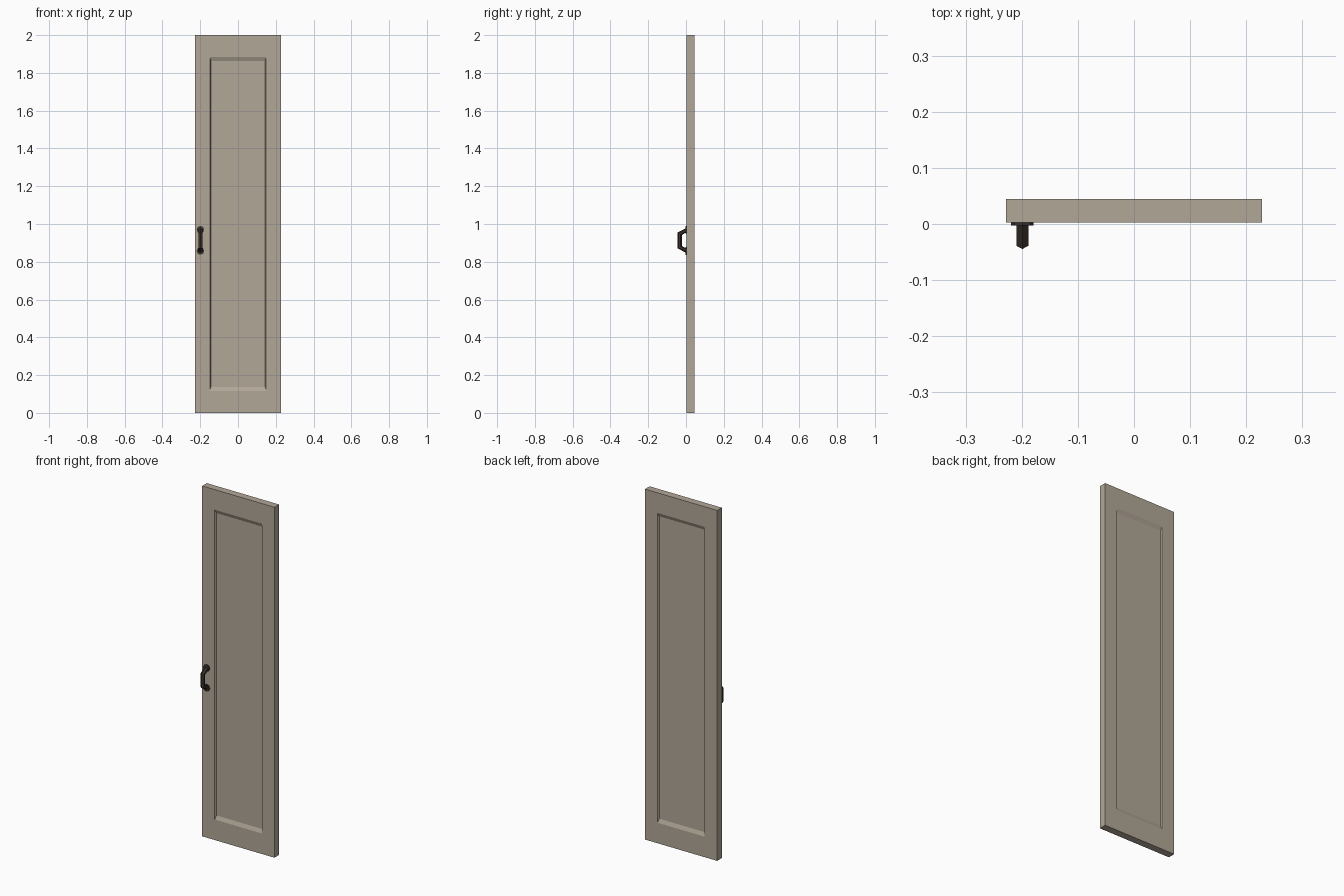
import bpy, bmesh, math
from mathutils import Vector

if "Cube" in bpy.data.objects:
    bpy.data.objects.remove(bpy.data.objects["Cube"])


def material(name, rgb):
    m = bpy.data.materials.new(name)
    m.diffuse_color = (*rgb, 1)
    m.use_nodes = True
    m.node_tree.nodes["Principled BSDF"].inputs["Base Color"].default_value = m.diffuse_color
    return m


paint = material("taupe paint", (0.445, 0.386, 0.314))
bronze = material("dark bronze", (0.048, 0.032, 0.025))


def finish(bm, name, mat):
    bmesh.ops.recalc_face_normals(bm, faces=bm.faces)
    me = bpy.data.meshes.new(name)
    bm.to_mesh(me)
    bm.free()
    me.materials.append(mat)
    ob = bpy.data.objects.new(name, me)
    bpy.context.collection.objects.link(ob)
    return ob


def bridge(bm, a, b):
    n = len(a)
    for i in range(n):
        bm.faces.new((a[i], a[(i + 1) % n], b[(i + 1) % n], b[i]))


# Door slab: frame with a sloped recess on the front and the back
FRONT, BACK, DEPTH = 0.003, 0.0445, 0.009
bm = bmesh.new()


def rect(hx, z0, z1, y):
    return [bm.verts.new((x, y, z)) for x, z in
            ((-hx, z0), (hx, z0), (hx, z1), (-hx, z1))]


outers = []
for y, inward in ((FRONT, 1), (BACK, -1)):
    outer = rect(0.228, 0, 2, y)
    rim = rect(0.149, 0.117, 1.885, y)
    panel = rect(0.144, 0.138, 1.864, y + inward * DEPTH)
    bridge(bm, outer, rim)
    bridge(bm, rim, panel)
    bm.faces.new(panel)
    outers.append(outer)
bridge(bm, *outers)
finish(bm, "door_panel", paint)

# Handle: hexagonal bar swept along a mitred path
HX = -0.199
path = [Vector(p) for p in ((0.004, 0.968), (-0.0335, 0.948),
                            (-0.0335, 0.878), (0.004, 0.858))]
bm = bmesh.new()
rings = []
for i, p in enumerate(path):
    dirs = [(path[j + 1] - path[j]).normalized()
            for j in (i - 1, i) if 0 <= j < len(path) - 1]
    norms = [Vector((d.y, -d.x)) for d in dirs]
    n = sum(norms, Vector((0, 0))).normalized()
    n /= n.dot(norms[0])
    ring = []
    for k in range(6):
        a = k * math.pi / 3
        q = p + n * 0.011 * math.cos(a)
        ring.append(bm.verts.new((HX + 0.0125 * math.sin(a), min(q.x, 0.004), q.y)))
    rings.append(ring)
for a, b in zip(rings, rings[1:]):
    bridge(bm, a, b)
bm.faces.new(rings[0])
bm.faces.new(rings[-1])
finish(bm, "handle_bar", bronze)

# Mounting plates at both ends of the handle
for name, z in (("upper_plate", 0.970), ("lower_plate", 0.857)):
    bm = bmesh.new()
    loops = [[bm.verts.new((HX + 0.02 * math.cos(k * math.pi / 4), y,
                            z + 0.02 * math.sin(k * math.pi / 4)))
              for k in range(8)] for y in (-0.003, 0.004)]
    bridge(bm, *loops)
    for loop in loops:
        bm.faces.new(loop)
    finish(bm, name, bronze)
